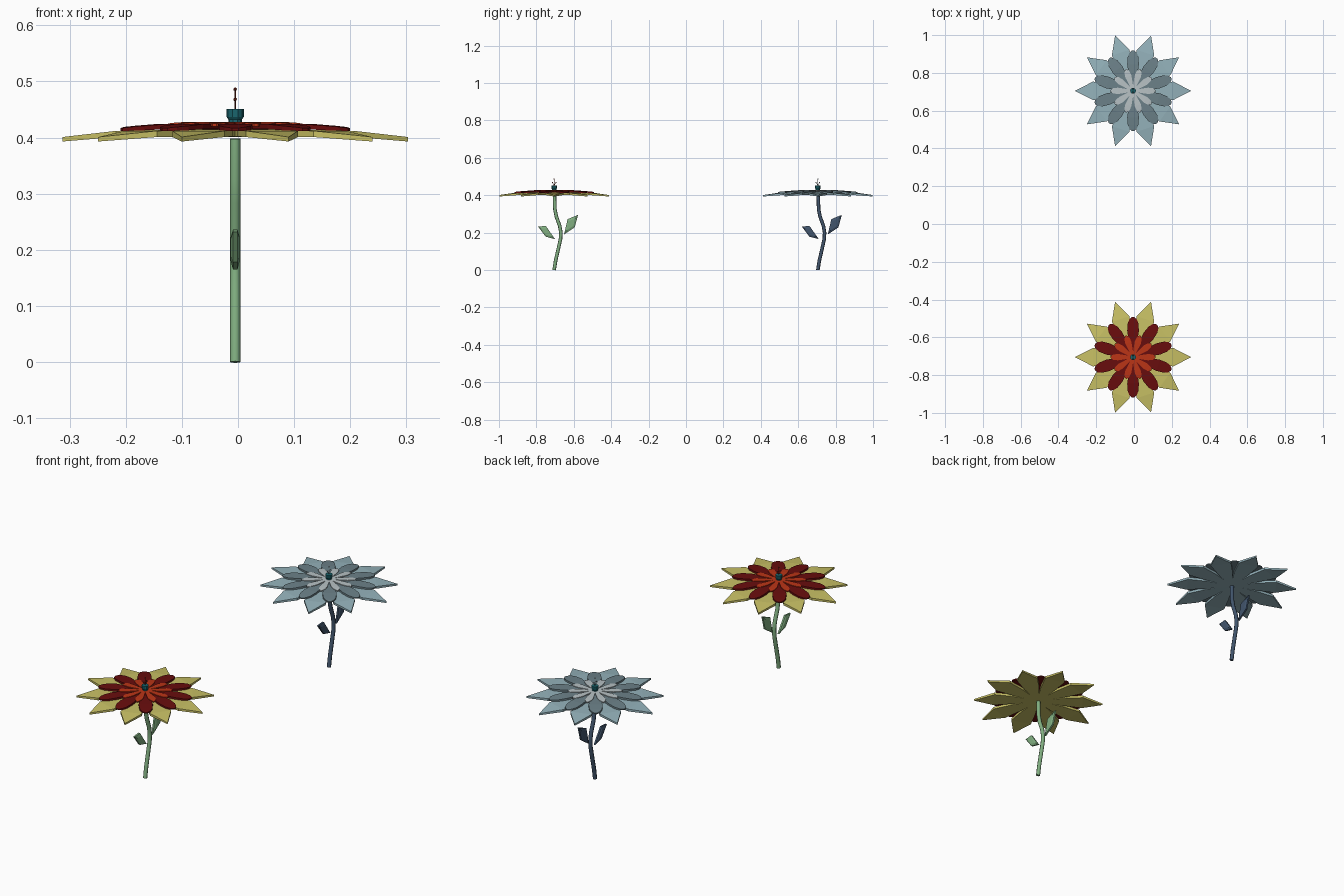
import bpy, bmesh
from math import cos, sin, pi, radians
from mathutils import Matrix, Vector

if "Cube" in bpy.data.objects:
    bpy.data.objects.remove(bpy.data.objects["Cube"])


def material(name, rgb):
    m = bpy.data.materials.new(name)
    m.diffuse_color = (*rgb, 1)
    m.use_nodes = True
    m.node_tree.nodes["Principled BSDF"].inputs["Base Color"].default_value = m.diffuse_color
    return m


def finish(bm, name, mat):
    bmesh.ops.remove_doubles(bm, verts=bm.verts, dist=1e-5)
    bmesh.ops.recalc_face_normals(bm, faces=bm.faces)
    me = bpy.data.meshes.new(name)
    bm.to_mesh(me)
    bm.free()
    me.materials.append(mat)
    ob = bpy.data.objects.new(name, me)
    bpy.context.collection.objects.link(ob)
    return ob


def loft(bm, rings):
    """Skin a list of equal-length point rings and cap both ends."""
    vs = [[bm.verts.new(p) for p in r] for r in rings]
    n = len(vs[0])
    for a, b in zip(vs, vs[1:]):
        for i in range(n):
            j = (i + 1) % n
            bm.faces.new((a[i], a[j], b[j], b[i]))
    bm.faces.new(vs[0])
    bm.faces.new(vs[-1])


def petal_ring(name, center, stations, offset, lengths, mat):
    """Ten radial petals; stations are (radius, half width, top z, bottom z)."""
    bm = bmesh.new()
    for k in range(10):
        rot = Matrix.Rotation(radians(36 * k + offset), 3, 'Z')
        s = lengths[k % len(lengths)]
        rings = []
        for r, w, zt, zb in stations:
            ring = [(r * s, -w, zt), (r * s, w, zt), (r * s, w, zb), (r * s, -w, zb)]
            rings.append([center + rot @ Vector(p) for p in ring])
        loft(bm, rings)
    return finish(bm, name, mat)


def lathe(name, center, profile, sides, mat):
    bm = bmesh.new()
    loft(bm, [[center + Vector((r * cos(2 * pi * i / sides), r * sin(2 * pi * i / sides), z))
               for i in range(sides)] for r, z in profile])
    return finish(bm, name, mat)


def leaf(name, center, outline, mat):
    """Upright leaf in the y-z plane with a raised middle on each side."""
    mid = sum((Vector(p) for p in outline), Vector((0, 0))) / len(outline)
    rings = []
    for x, k in ((-0.008, 0.6), (-0.004, 1), (0.004, 1), (0.008, 0.6)):
        pts = [mid + (Vector(p) - mid) * k for p in outline]
        rings.append([center + Vector((x, p.x, p.y)) for p in pts])
    bm = bmesh.new()
    loft(bm, rings)
    return finish(bm, name, mat)


def tube(name, center, paths, radius, mat, bevel_res):
    cu = bpy.data.curves.new(name, 'CURVE')
    cu.dimensions = '3D'
    cu.bevel_depth = radius
    cu.bevel_resolution = bevel_res
    cu.use_fill_caps = True
    for path in paths:
        sp = cu.splines.new('POLY')
        sp.points.add(len(path) - 1)
        for p, (y, z) in zip(sp.points, path):
            p.co = (*(center + Vector((0, y, z))), 1)
    cu.materials.append(mat)
    ob = bpy.data.objects.new(name, cu)
    bpy.context.collection.objects.link(ob)
    return ob


OUTER = [(0.005, 0.006, 0.413, 0.401), (0.12, 0.035, 0.414, 0.402),
         (0.21, 0.049, 0.412, 0.401), (0.305, 0, 0.401, 0.393)]
MIDDLE = [(0.01, 0.008, 0.424, 0.414), (0.08, 0.022, 0.425, 0.415), (0.14, 0.031, 0.424, 0.415),
          (0.18, 0.028, 0.421, 0.413), (0.202, 0.019, 0.419, 0.412), (0.213, 0.006, 0.417, 0.412)]
INNER = [(0.005, 0.005, 0.428, 0.421), (0.08, 0.017, 0.428, 0.421),
         (0.105, 0.014, 0.427, 0.420), (0.12, 0.004, 0.425, 0.420)]
CUP = [(0.013, 0.418), (0.012, 0.432), (0.0155, 0.437), (0.0155, 0.451)]
STEM = [(0, 0), (0.008, 0.05), (0.024, 0.12), (0.034, 0.165), (0.036, 0.2),
        (0.03, 0.235), (0.012, 0.285), (0.004, 0.325), (0.002, 0.398)]
LEAF_LEFT = [(0.005, 0.165), (-0.045, 0.178), (-0.086, 0.232), (-0.045, 0.236)]
LEAF_RIGHT = [(0.053, 0.19), (0.072, 0.272), (0.128, 0.295), (0.11, 0.228)]
teal = material("teal", (0.01, 0.13, 0.155))


def flower(tag, y, outer, middle, inner, green, stamen):
    c = Vector((-0.005, y, 0))
    mats = [material(tag + n, col) for n, col in
            (("_outer", outer), ("_middle", middle), ("_inner", inner), ("_stem", green), ("_stamen", stamen))]
    # petals in three layers
    petal_ring(tag + "_outer_petals", c, OUTER, 0, [1.01, 0.99, 1.01, 1.01, 0.99], mats[0])
    petal_ring(tag + "_middle_petals", c, MIDDLE, 18, [1], mats[1])
    petal_ring(tag + "_inner_petals", c, INNER, 0, [1], mats[2])
    # centre cup and stamens
    lathe(tag + "_center_cup", c, CUP, 10, teal)
    tips = [(-0.009, 0.468), (0, 0.486), (0.009, 0.468)]
    tube(tag + "_filaments", c, [[(0, 0.45), t] for t in tips], 0.001, mats[4], 0)
    bm = bmesh.new()
    for ty, tz in tips:
        bmesh.ops.create_icosphere(bm, subdivisions=1, radius=0.0035,
                                   matrix=Matrix.Translation(c + Vector((0, ty, tz))))
    finish(bm, tag + "_stamen_tips", mats[4])
    # stem and leaves
    tube(tag + "_stem", c, [STEM], 0.0095, mats[3], 2)
    leaf(tag + "_leaf_left", c, LEAF_LEFT, mats[3])
    leaf(tag + "_leaf_right", c, LEAF_RIGHT, mats[3])


flower("yellow_flower", -0.705, (0.58, 0.53, 0.13), (0.14, 0.004, 0.004), (0.5, 0.035, 0.008),
       (0.22, 0.43, 0.22), (0.2, 0.02, 0.01))
flower("blue_flower", 0.705, (0.3, 0.45, 0.5), (0.15, 0.22, 0.25), (0.48, 0.54, 0.56),
       (0.053, 0.09, 0.15), (0.3, 0.33, 0.35))
